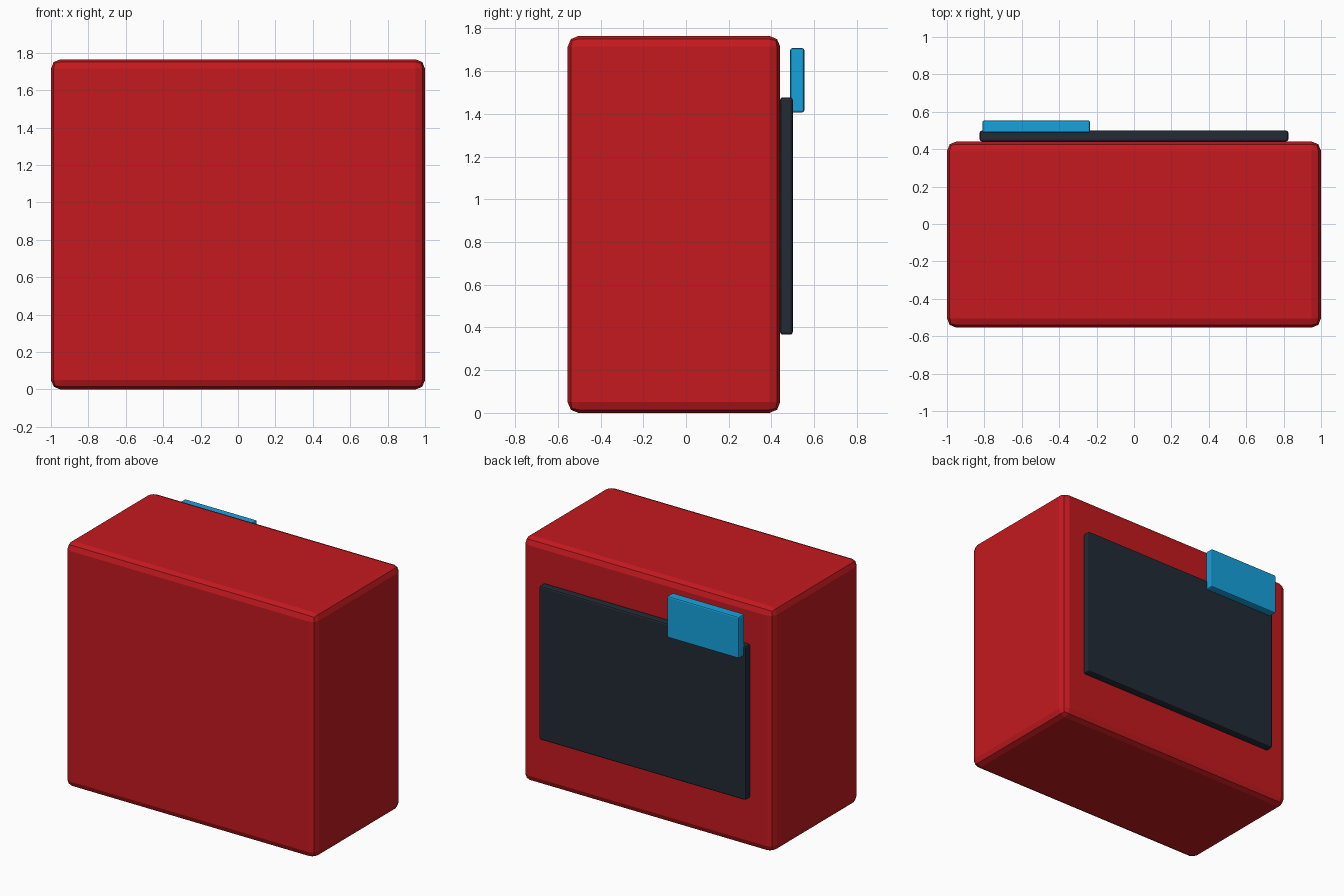
import bpy

if "Cube" in bpy.data.objects:
    bpy.data.objects.remove(bpy.data.objects["Cube"])


def material(name, rgb):
    m = bpy.data.materials.new(name)
    m.diffuse_color = (*rgb, 1)
    m.use_nodes = True
    m.node_tree.nodes["Principled BSDF"].inputs["Base Color"].default_value = m.diffuse_color
    return m


def box(name, lo, hi, mat, bevel, segments):
    """Bevelled box spanning the corners lo..hi."""
    bpy.ops.mesh.primitive_cube_add(size=1, location=[(a + b) / 2 for a, b in zip(lo, hi)])
    ob = bpy.context.object
    ob.name = name
    ob.scale = [b - a for a, b in zip(lo, hi)]
    bpy.ops.object.transform_apply(location=False, rotation=False, scale=True)
    mod = ob.modifiers.new("Bevel", "BEVEL")
    mod.width = bevel
    mod.segments = segments
    ob.data.materials.append(mat)
    return ob


red = material("red", (0.55, 0.01, 0.014))
dark = material("dark_slate", (0.016, 0.024, 0.036))
blue = material("blue", (0.008, 0.36, 0.72))

# Main case
box("case", (-1, -0.554, 0), (1, 0.441, 1.765), red, 0.05, 2)
# Dark panel on the back
box("back_panel", (-0.825, 0.441, 0.366), (0.825, 0.5, 1.478), dark, 0.012, 2)
# Blue tab overlapping the panel's top corner
box("blue_tab", (-0.81, 0.488, 1.407), (-0.235, 0.554, 1.708), blue, 0.01, 2)
